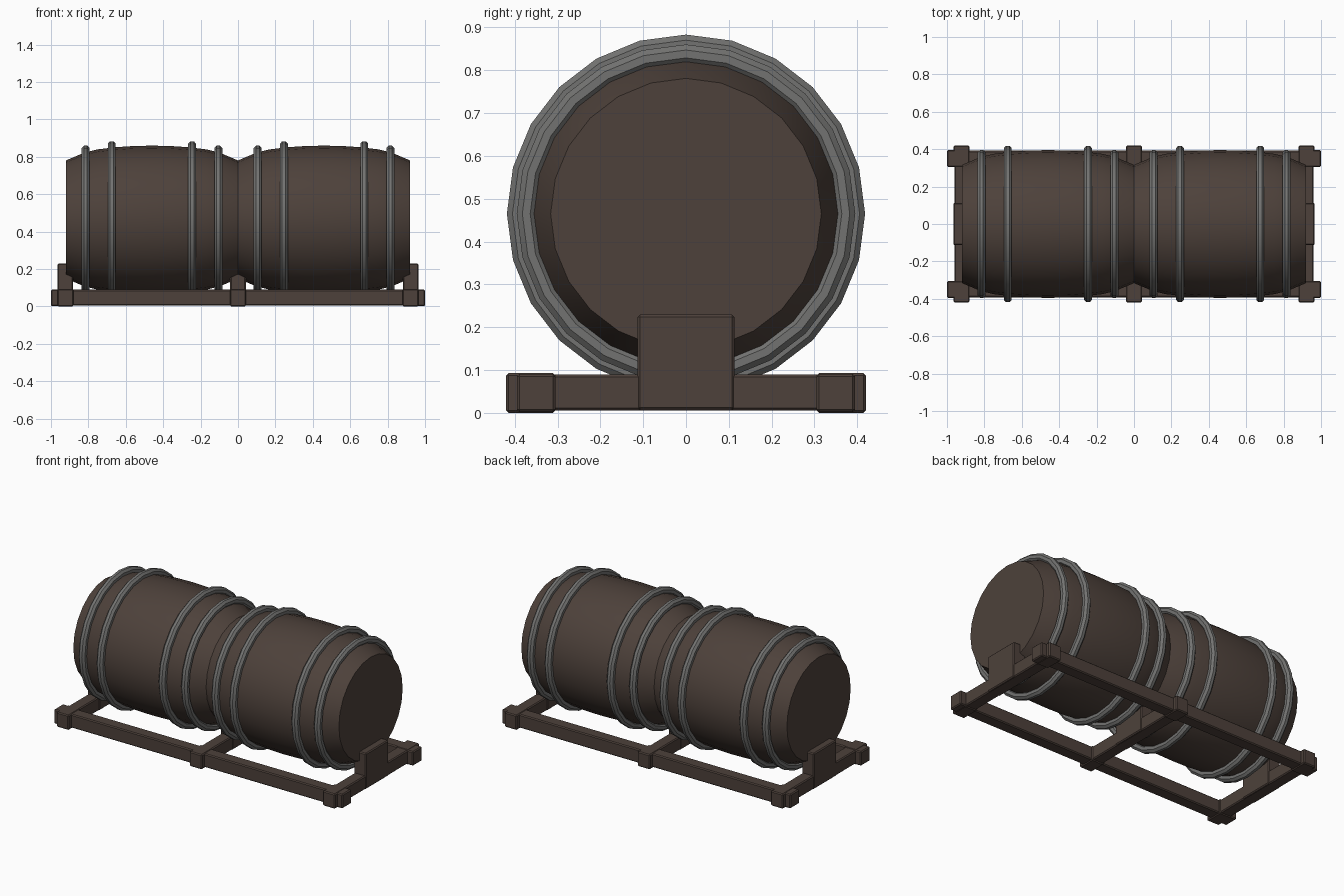
import bpy, bmesh, math

cube = bpy.data.objects.get("Cube")
if cube:
    bpy.data.objects.remove(cube, do_unlink=True)

SIDES = 24
AXIS_Z = 0.465


def material(name, rgb, rough):
    m = bpy.data.materials.new(name)
    m.use_nodes = True
    color = (*rgb, 1)
    m.diffuse_color = color
    bsdf = m.node_tree.nodes["Principled BSDF"]
    bsdf.inputs["Base Color"].default_value = color
    bsdf.inputs["Roughness"].default_value = rough
    return m


wood = material("dark brown wood", (0.075, 0.053, 0.043), 0.8)
iron = material("grey iron", (0.17, 0.17, 0.165), 0.6)


def finish(bm, name, mat):
    bmesh.ops.recalc_face_normals(bm, faces=bm.faces)
    mesh = bpy.data.meshes.new(name)
    bm.to_mesh(mesh)
    bm.free()
    mesh.materials.append(mat)
    ob = bpy.data.objects.new(name, mesh)
    bpy.context.collection.objects.link(ob)
    bpy.ops.object.select_all(action="DESELECT")
    ob.select_set(True)
    bpy.context.view_layer.objects.active = ob
    bpy.ops.object.shade_smooth_by_angle(angle=math.radians(30))
    return ob


def lathe(name, profile, mat, x, closed):
    """Turn (offset along x, radius) points around the barrel axis."""
    bm = bmesh.new()
    rings = []
    for dx, r in profile:
        angles = [2 * math.pi * i / SIDES for i in range(SIDES)]
        rings.append([bm.verts.new((x + dx, r * math.cos(a), AXIS_Z + r * math.sin(a)))
                      for a in angles])
    pairs = list(zip(rings, rings[1:]))
    if closed:
        pairs.append((rings[-1], rings[0]))
    else:
        bm.faces.new(rings[0])
        bm.faces.new(rings[-1])
    for a, b in pairs:
        for i in range(SIDES):
            j = (i + 1) % SIDES
            bm.faces.new((a[i], a[j], b[j], b[i]))
    return finish(bm, name, mat)


def box(name, x, y, z, bevel=0.006):
    """Bevelled timber given by its (min, max) on each axis."""
    bm = bmesh.new()
    bmesh.ops.create_cube(bm, size=1)
    for v in bm.verts:
        v.co = [lo + (c + 0.5) * (hi - lo) for c, (lo, hi) in zip(v.co, (x, y, z))]
    bmesh.ops.bevel(bm, geom=bm.edges[:], offset=bevel, segments=1, affect="EDGES")
    return finish(bm, name, wood)


def span(s, lo, hi):
    return tuple(sorted((s * lo, s * hi)))


# Barrels with their hoops
half = [(0.0, 0.395), (0.1, 0.393), (0.2, 0.386), (0.29, 0.375), (0.36, 0.358), (0.46, 0.316)]
stave = [(-d, r) for d, r in reversed(half[1:])] + half
tube = [(0.023 * math.cos(math.pi * (k + 0.5) / 4), 0.024 * math.sin(math.pi * (k + 0.5) / 4))
        for k in range(8)]
for s, side in ((1, "left"), (-1, "right")):
    lathe(f"{side}_barrel", stave, wood, s * 0.46, False)
    for d, r, kind in ((0.355, 0.373, "end"), (0.215, 0.396, "belly")):
        for t, place in ((1, "outer"), (-1, "inner")):
            ring = [(dx, r + dr) for dx, dr in tube]
            lathe(f"{side}_{place}_{kind}_hoop", ring, iron, s * (0.46 + t * d), True)

# Long rails, with joint blocks at the corners and the middle
for t, face in ((-1, "front"), (1, "back")):
    box(f"{face}_rail", (-0.93, 0.93), span(t, 0.315, 0.392), (0.005, 0.09))
    box(f"{face}_middle_joint", (-0.043, 0.043), span(t, 0.308, 0.42), (0, 0.093))
    for s, side in ((1, "left"), (-1, "right")):
        box(f"{face}_{side}_joint", span(s, 0.88, 0.965), span(t, 0.305, 0.42), (0, 0.093))
        box(f"{face}_{side}_tenon", span(s, 0.89, 1.0), span(t, 0.305, 0.395), (0.002, 0.091))

# Cross beams and the uprights that chock the barrels
for x, place in ((-0.923, "right"), (0, "middle"), (0.923, "left")):
    box(f"{place}_cross_beam", (x - 0.038, x + 0.038), (-0.36, 0.36), (0.005, 0.09))
    box(f"{place}_chock", (x - 0.042, x + 0.042), (-0.113, 0.113), (0.006, 0.23))
